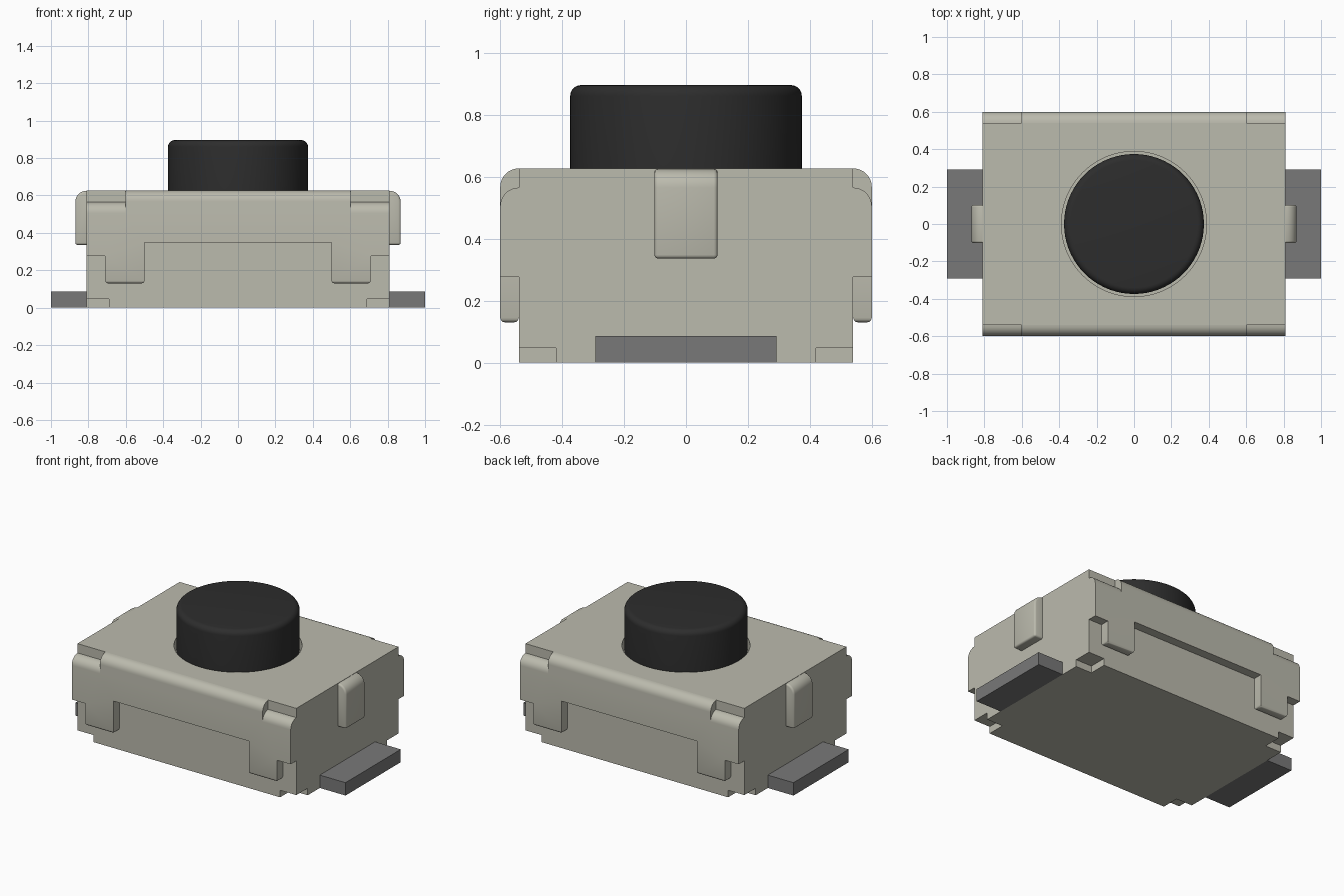
import bpy, bmesh, math
from mathutils import Matrix

if "Cube" in bpy.data.objects:
    bpy.data.objects.remove(bpy.data.objects["Cube"])


def material(name, rgb):
    m = bpy.data.materials.new(name)
    m.use_nodes = True
    m.diffuse_color = (*rgb, 1)
    bsdf = m.node_tree.nodes["Principled BSDF"]
    bsdf.inputs["Base Color"].default_value = (*rgb, 1)
    bsdf.inputs["Roughness"].default_value = 0.6
    return m


SHELL = material("warm light grey", (0.50, 0.495, 0.42))
METAL = material("mid grey", (0.19, 0.19, 0.19))
BLACK = material("soft black", (0.026, 0.026, 0.026))


def finish(bm, name, mat):
    bmesh.ops.recalc_face_normals(bm, faces=bm.faces)
    me = bpy.data.meshes.new(name)
    bm.to_mesh(me)
    bm.free()
    me.materials.append(mat)
    ob = bpy.data.objects.new(name, me)
    bpy.context.collection.objects.link(ob)
    return ob


def activate(ob):
    bpy.ops.object.select_all(action='DESELECT')
    ob.select_set(True)
    bpy.context.view_layer.objects.active = ob


def smooth(ob):
    activate(ob)
    bpy.ops.object.shade_smooth_by_angle(angle=math.radians(35))


def prism(name, profile, a, b, axis='x', mat=SHELL):
    """Extrude a closed profile along x (y, z points) or y (x, z points)."""
    bm = bmesh.new()
    place = (lambda t, p: (t, p[0], p[1])) if axis == 'x' else (lambda t, p: (p[0], t, p[1]))
    ends = [[bm.verts.new(place(t, p)) for p in profile] for t in (a, b)]
    n = len(profile)
    bm.faces.new(ends[0])
    bm.faces.new(ends[1])
    for i in range(n):
        j = (i + 1) % n
        bm.faces.new((ends[0][i], ends[0][j], ends[1][j], ends[1][i]))
    return finish(bm, name, mat)


def box(name, x, y, z, mat=SHELL):
    rect = [(y[0], z[0]), (y[1], z[0]), (y[1], z[1]), (y[0], z[1])]
    return prism(name, rect, x[0], x[1], 'x', mat)


def cylinder(name, r, z0, z1, mat, bevel=0):
    bm = bmesh.new()
    bmesh.ops.create_cone(bm, cap_ends=True, segments=72, radius1=r, radius2=r, depth=z1 - z0,
                          matrix=Matrix.Translation((0, 0, (z0 + z1) / 2)))
    if bevel:
        top = [e for e in bm.edges if all(v.co.z > z1 - 1e-4 for v in e.verts)]
        bmesh.ops.bevel(bm, geom=top, offset=bevel, segments=6, profile=0.5, affect='EDGES')
    return finish(bm, name, mat)


def cut(ob, cutters):
    for c in cutters:
        m = ob.modifiers.new("cut", 'BOOLEAN')
        m.operation, m.solver, m.object = 'DIFFERENCE', 'EXACT', c
        activate(ob)
        bpy.ops.object.modifier_apply(modifier=m.name)
        bpy.data.objects.remove(c)


def bevel_where(ob, test, width):
    bm = bmesh.new()
    bm.from_mesh(ob.data)
    edges = [e for e in bm.edges if len(e.link_faces) == 2
             and e.calc_face_angle() > 1.0 and test(e)]
    bmesh.ops.bevel(bm, geom=edges, offset=width, segments=3, profile=0.5, affect='EDGES')
    bm.to_mesh(ob.data)
    bm.free()


def arc(cx, cz, r, n=8):
    """Quarter round from the outermost point up to the top."""
    return [(cx + r * math.cos(t), cz + r * math.sin(t))
            for t in (math.pi / 2 * i / n for i in range(n + 1))]


def opposite(ob, name):
    twin = ob.copy()
    twin.name = name
    twin.rotation_euler.z = math.pi
    bpy.context.collection.objects.link(twin)


W, D, H = 0.81, 0.54, 0.627     # body half width, half depth, height
T = 0.06                        # cover thickness

# Housing with notched bottom corners and a hole for the plunger
body = box("housing", (-W, W), (-D, D), (0, H))
cutters = [cylinder("hole_cutter", 0.388, 0.55, 0.8, SHELL)]
for sx in (-1, 1):
    for sy in (-1, 1):
        cutters.append(box("corner_cutter", sorted((sx * 0.69, sx * 0.9)),
                           sorted((sy * 0.42, sy * 0.7)), (-0.1, 0.047)))
cut(body, cutters)
smooth(body)

# Folded cover side: rounded sheet with lowered ears and two legs
plate = prism("back_cover_side", [(D, 0.13), (D + T, 0.13)] + arc(D, H - T, T), -W, W)
cutters = [box("middle_cutter", (-0.5, 0.5), (0.4, 0.8), (0, 0.348))]
for s in (-1, 1):
    cutters.append(box("ear_bottom_cutter", sorted((s * 0.71, s * 0.95)), (0.4, 0.8), (0, 0.276)))
    ear = [(0.7, 0.505)] + arc(D, 0.505, T) + [(0.5, 0.565), (0.5, 0.75), (0.7, 0.75)]
    cutters.append(prism("ear_top_cutter", ear, *sorted((s * 0.602, s * 0.95))))
cut(plate, cutters)
bevel_where(plate, lambda e: all(v.co.z < 0.14 for v in e.verts), 0.015)
smooth(plate)
opposite(plate, "front_cover_side")

# Side clips, rounded on every exposed edge
clip = prism("left_clip", [(W, 0.336), (W + T, 0.336)] + arc(W, H - T - 0.002, T),
             -0.102, 0.102, 'y')
bevel_where(clip, lambda e: any(v.co.x > W + 0.001 for v in e.verts), 0.012)
smooth(clip)
opposite(clip, "right_clip")

# Solder terminals
terminal = box("left_terminal", (W, 1.0), (-0.292, 0.292), (0, 0.086), METAL)
opposite(terminal, "right_terminal")

# Plunger
smooth(cylinder("plunger_button", 0.374, 0.55, 0.896, BLACK, 0.035))
